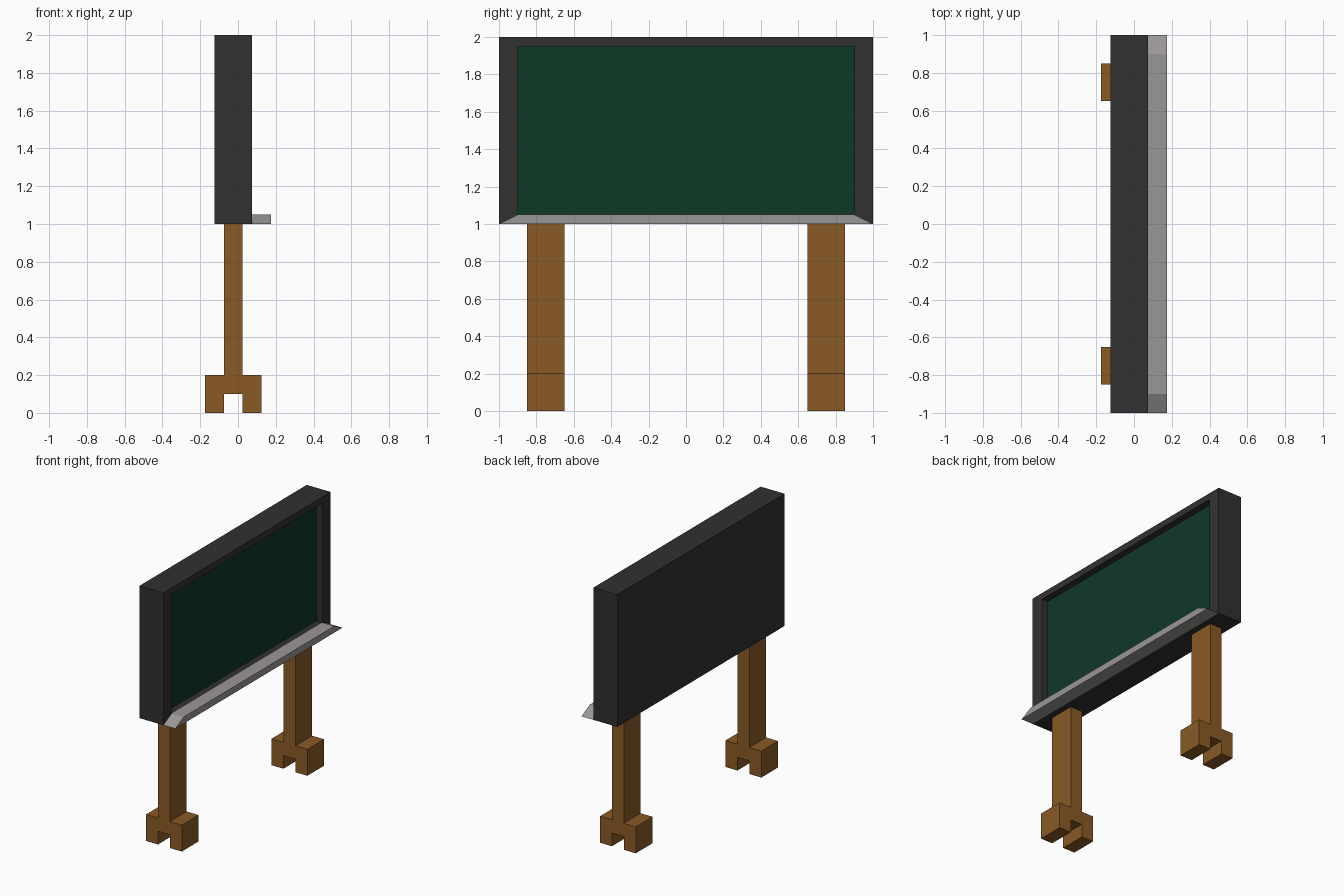
import bpy, bmesh

if "Cube" in bpy.data.objects:
    bpy.data.objects.remove(bpy.data.objects["Cube"])


def srgb(h):
    vals = [int(h[i:i + 2], 16) / 255 for i in (0, 2, 4)]
    return [c / 12.92 if c <= 0.04045 else ((c + 0.055) / 1.055) ** 2.4 for c in vals] + [1]


def material(name, h):
    m = bpy.data.materials.new(name)
    m.diffuse_color = srgb(h)
    m.use_nodes = True
    m.node_tree.nodes["Principled BSDF"].inputs["Base Color"].default_value = m.diffuse_color
    return m


charcoal = material("charcoal", "313131")
green = material("board green", "0f3826")
wood = material("brown wood", "8a5a25")
grey = material("tray grey", "9a9795")


def finish(name, bm, mats):
    bmesh.ops.recalc_face_normals(bm, faces=bm.faces)
    me = bpy.data.meshes.new(name)
    bm.to_mesh(me)
    bm.free()
    for m in mats:
        me.materials.append(m)
    ob = bpy.data.objects.new(name, me)
    bpy.context.collection.objects.link(ob)
    return ob


def prism(points, offset):
    """Extrude a closed 3D outline by an offset."""
    bm = bmesh.new()
    n = len(points)
    a = [bm.verts.new(p) for p in points]
    b = [bm.verts.new([c + d for c, d in zip(p, offset)]) for p in points]
    bm.faces.new(a)
    bm.faces.new(b[::-1])
    for i in range(n):
        j = (i + 1) % n
        bm.faces.new((a[j], a[i], b[i], b[j]))
    bmesh.ops.recalc_face_normals(bm, faces=bm.faces)
    return bm


# Board: box whose +x face is inset unevenly, then pushed back for the writing surface
bm = prism([(-0.125, y, z) for y, z in ((-1, 1), (1, 1), (1, 2), (-1, 2))], (0.2, 0, 0))
panel = max(bm.faces, key=lambda f: f.calc_center_median().x)
bmesh.ops.inset_region(bm, faces=[panel], thickness=0.05)
for v in panel.verts:
    v.co.y = 0.9 if v.co.y > 0 else -0.9
    v.co.z = 1.95 if v.co.z > 1.5 else 1.05
bmesh.ops.inset_region(bm, faces=[panel], thickness=0.0)
for v in panel.verts:
    v.co.x -= 0.05
panel.material_index = 1
finish("chalkboard", bm, [charcoal, green])

# Chalk tray with sloping ends
finish("chalk_tray",
       prism([(0.075, y, z) for y, z in ((-1, 1), (1, 1), (0.9, 1.05), (-0.9, 1.05))], (0.1, 0, 0)),
       [grey])

# Legs with notched feet
leg = [(-0.175, 0), (-0.075, 0), (-0.075, 0.1), (0.025, 0.1), (0.025, 0), (0.125, 0),
       (0.125, 0.2), (0.025, 0.2), (0.025, 1), (-0.075, 1), (-0.075, 0.2), (-0.175, 0.2)]
for name, y in (("near_leg", -0.85), ("far_leg", 0.65)):
    finish(name, prism([(x, y, z) for x, z in leg], (0, 0.2, 0)), [wood])
